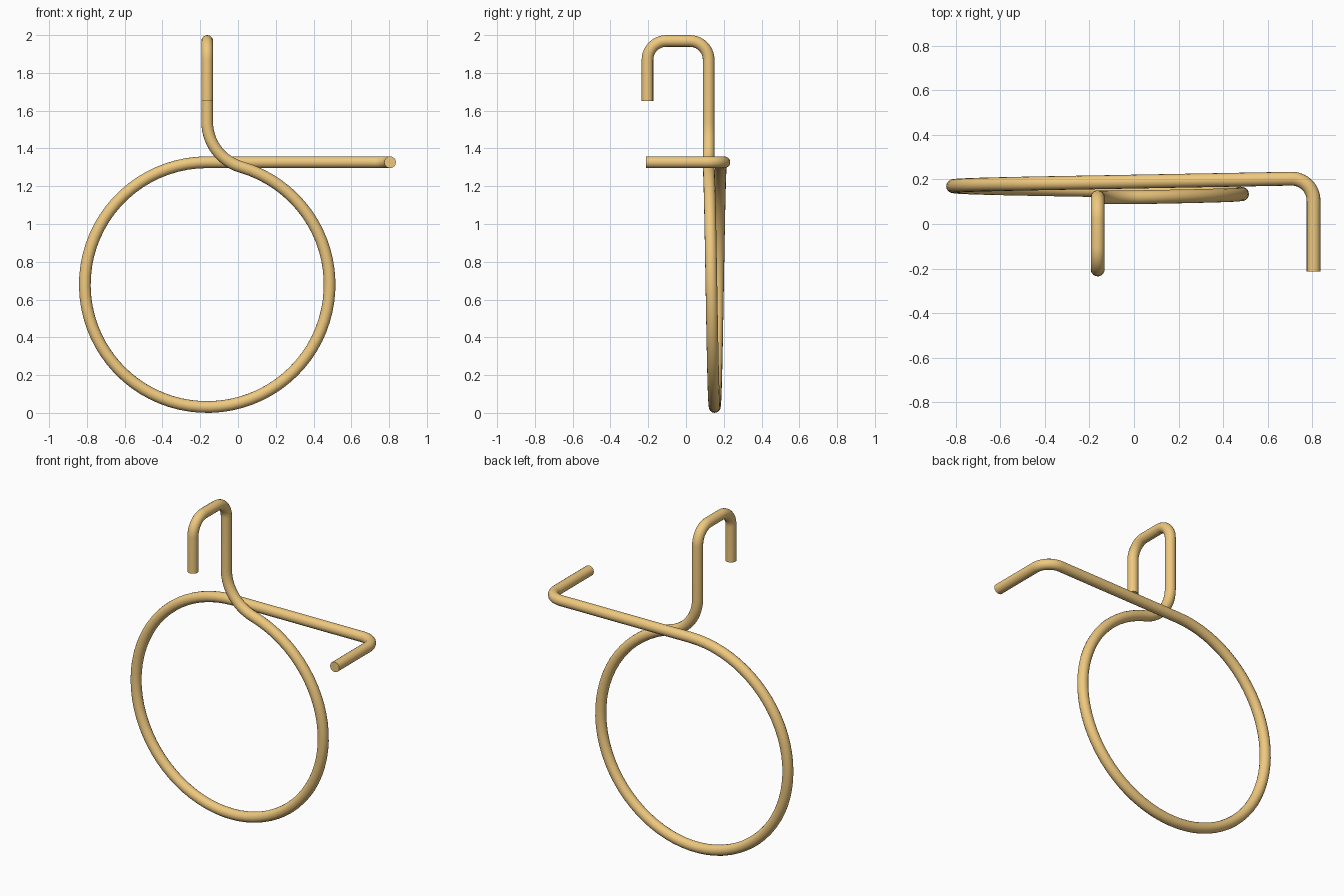
import bpy
from math import sin, cos, pi, acos
from mathutils import Vector

if "Cube" in bpy.data.objects:
    bpy.data.objects.remove(bpy.data.objects["Cube"])

WIRE = 0.031                      # wire radius
CX, CZ, R = -0.163, 0.679, 0.648  # ring centre and centreline radius
TOP = CZ + R
BEND = 0.1                        # radius of the tight bends


def fillet(prev, corner, nxt, r=BEND, n=10):
    """Arc points rounding a roughly square corner."""
    p, c, q = Vector(prev), Vector(corner), Vector(nxt)
    u, v = (p - c).normalized(), (q - c).normalized()
    mid = c + r * (u + v)
    return [mid - r * (v * cos(t) + u * sin(t))
            for t in (pi / 2 * i / n for i in range(n + 1))]


def fillet_path(pts):
    out = [Vector(pts[0])]
    for a, b, c in zip(pts, pts[1:], pts[2:]):
        out += fillet(a, b, c)
    return out + [Vector(pts[-1])]


# Straight arm with the forward-bent tip, leading to the top of the ring
path = fillet_path([(0.805, -0.212, TOP), (0.805, 0.205, TOP), (CX, 0.187, TOP)])

# S-bend: arc tangent to the ring and to the vertical stem
stem_z = 1.54
h = stem_z - CZ
r2 = (h * h - R * R) / (2 * R)
a_end = acos(r2 / (R + r2))

# Ring: one shallow helical turn
n = 72
a0, a1 = pi / 2, 2 * pi + a_end
y0, y1 = 0.187, 0.120
for i in range(1, n + 1):
    t = i / n
    a = a0 + (a1 - a0) * t
    path.append(Vector((CX + R * cos(a), y0 + (y1 - y0) * t, CZ + R * sin(a))))

# Reverse curve up into the stem
m = 14
for i in range(1, m + 1):
    a = pi + a_end * (1 - i / m)
    path.append(Vector((CX + r2 + r2 * cos(a), y1, stem_z + r2 * sin(a))))

# Stem and hook over the top
hook_z = 2 - WIRE
path += fillet_path([(CX, y1, stem_z), (CX, y1, hook_z),
                     (CX, -0.204, hook_z), (CX, -0.204, 1.652)])[1:]

# Sweep a round wire along the path
curve = bpy.data.curves.new("bent_wire", 'CURVE')
curve.dimensions = '3D'
curve.bevel_depth = WIRE
curve.bevel_resolution = 6
curve.use_fill_caps = True
spline = curve.splines.new('POLY')
spline.points.add(len(path) - 1)
for pt, co in zip(spline.points, path):
    pt.co = (*co, 1)
wire = bpy.data.objects.new("bent_wire", curve)
bpy.context.collection.objects.link(wire)
bpy.context.view_layer.objects.active = wire
wire.select_set(True)
bpy.ops.object.convert(target='MESH')
wire = bpy.context.object
bpy.ops.object.shade_smooth_by_angle()

# Brass colour
mat = bpy.data.materials.new("brass")
mat.diffuse_color = (0.86, 0.58, 0.21, 1)
mat.use_nodes = True
mat.node_tree.nodes["Principled BSDF"].inputs["Base Color"].default_value = mat.diffuse_color
wire.data.materials.clear()
wire.data.materials.append(mat)
